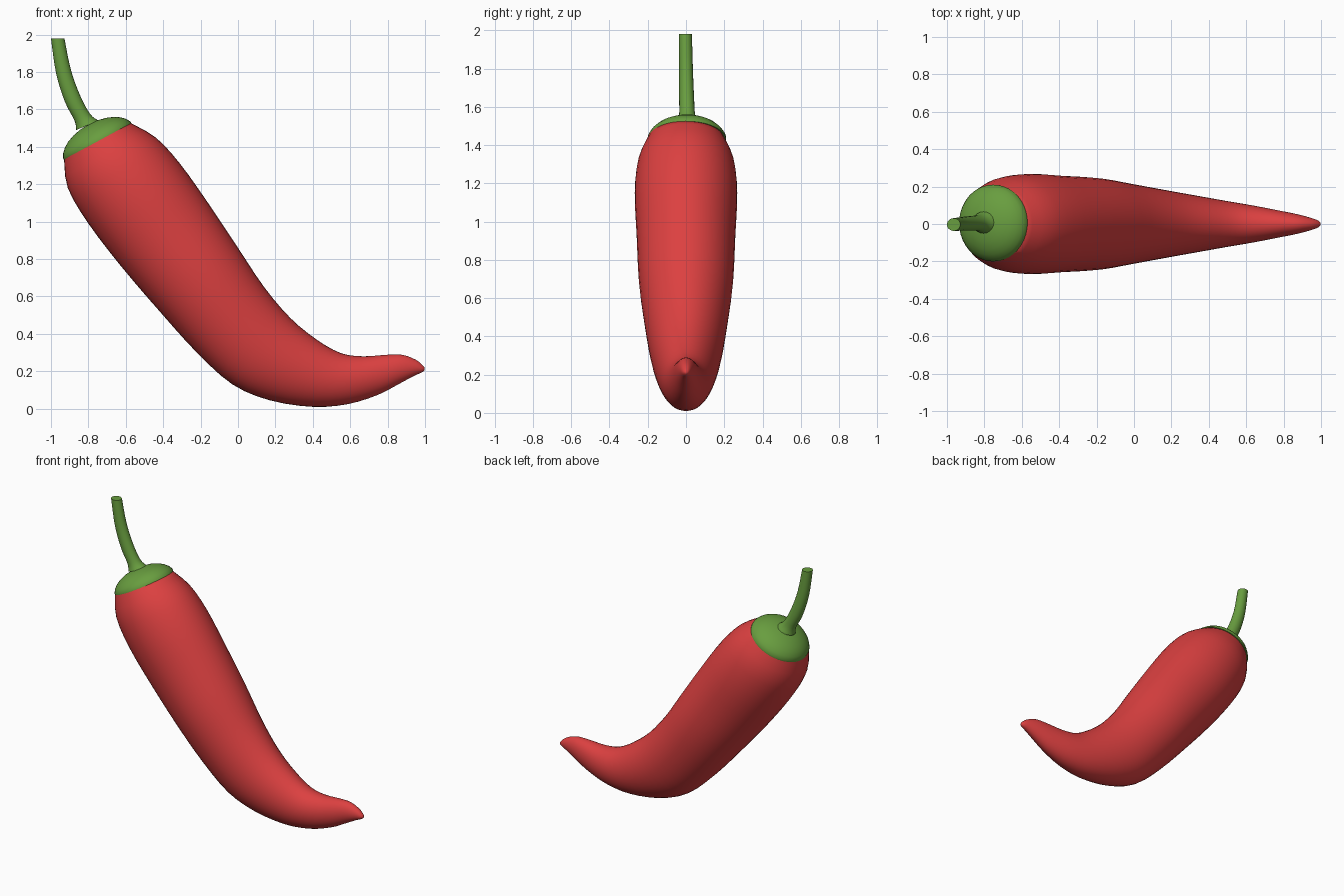
import bpy, bmesh, math
from mathutils import Vector

cube = bpy.data.objects.get("Cube")
if cube:
    bpy.data.objects.remove(cube, do_unlink=True)


def material(name, colour):
    m = bpy.data.materials.new(name)
    m.use_nodes = True
    m.diffuse_color = colour
    m.node_tree.nodes["Principled BSDF"].inputs["Base Color"].default_value = colour
    return m


def spline(rows, steps):
    """Catmull-Rom interpolation of number rows."""
    out = []
    last = len(rows) - 1
    for i in range(last):
        quads = zip(rows[max(i - 1, 0)], rows[i], rows[i + 1], rows[min(i + 2, last)])
        quads = list(quads)
        for s in range(steps):
            t = s / steps
            out.append([b + 0.5 * t * (c - a + t * (2 * a - 5 * b + 4 * c - d
                        + t * (3 * (b - c) + d - a))) for a, b, c, d in quads])
    return out + [rows[-1]]


def loft(name, rings, mat, angle=60):
    """Skin a list of point rings and close both ends."""
    bm = bmesh.new()
    loops = [[bm.verts.new(p) for p in ring] for ring in rings]
    n = len(loops[0])
    for a, b in zip(loops, loops[1:]):
        for i in range(n):
            j = (i + 1) % n
            bm.faces.new((a[i], a[j], b[j], b[i]))
    bm.faces.new(loops[0])
    bm.faces.new(loops[-1])
    bmesh.ops.recalc_face_normals(bm, faces=bm.faces)
    mesh = bpy.data.meshes.new(name)
    bm.to_mesh(mesh)
    bm.free()
    mesh.materials.append(mat)
    obj = bpy.data.objects.new(name, mesh)
    bpy.context.collection.objects.link(obj)
    bpy.ops.object.select_all(action='DESELECT')
    obj.select_set(True)
    bpy.context.view_layer.objects.active = obj
    bpy.ops.object.shade_smooth_by_angle(angle=math.radians(angle))
    return obj


def oval(section, n):
    """Ellipse between an upper and a lower outline point, with a half width."""
    ux, uz, lx, lz, w, y = section
    mid = Vector(((ux + lx) / 2, y, (uz + lz) / 2))
    half = Vector(((ux - lx) / 2, 0, (uz - lz) / 2))
    angles = [math.tau * i / n for i in range(n)]
    return [mid + half * math.cos(a) + Vector((0, w * math.sin(a), 0)) for a in angles]


red = material("pepper red", (0.72, 0.052, 0.052, 1))
green = material("stem green", (0.14, 0.34, 0.05, 1))

# Fruit: upper x, z, lower x, z, half width
fruit = [
    (-0.58, 1.53, -0.93, 1.34, 0.197),
    (-0.44, 1.45, -0.91, 1.18, 0.25),
    (-0.31, 1.31, -0.80, 0.99, 0.268),
    (-0.16, 1.10, -0.62, 0.755, 0.258),
    (0.00, 0.86, -0.41, 0.51, 0.246),
    (0.14, 0.65, -0.22, 0.30, 0.217),
    (0.28, 0.485, -0.03, 0.13, 0.187),
    (0.42, 0.37, 0.17, 0.045, 0.157),
    (0.55, 0.297, 0.40, 0.01, 0.126),
    (0.67, 0.28, 0.59, 0.025, 0.1),
    (0.79, 0.288, 0.75, 0.075, 0.073),
    (0.88, 0.288, 0.86, 0.132, 0.053),
    (0.95, 0.262, 0.94, 0.175, 0.033),
    (0.985, 0.235, 0.985, 0.195, 0.018),
    (0.998, 0.219, 0.998, 0.207, 0.006),
]
sections = spline([row + (0,) for row in fruit], 3)
loft("fruit", [oval(s, 40) for s in sections], red)

# Cap: shallow dome revolved about the tilted fruit axis
axis = Vector((-0.48, 0, 0.88)).normalized()
side = Vector((axis.z, 0, -axis.x))
centre = Vector((-0.755, 0.005, 1.437))
profile = [(0.18, -0.012), (0.205, -0.012), (0.205, 0), (0.192, 0.023), (0.17, 0.045),
           (0.14, 0.064), (0.1, 0.08), (0.05, 0.091), (0.01, 0.094)]


def circle(r, h, n=40):
    return [centre + axis * h + side * r * math.cos(math.tau * i / n)
            + Vector((0, r * math.sin(math.tau * i / n), 0)) for i in range(n)]


loft("cap", [circle(r, h) for r, h in profile], green)

# Stem: curved stalk with a flat top and a flared foot
stem = [
    (-0.928, 1.98, -1.0, 1.98, 0.034, -0.003),
    (-0.893, 1.81, -0.972, 1.79, 0.036, 0),
    (-0.842, 1.67, -0.925, 1.64, 0.039, 0.003),
    (-0.79, 1.575, -0.874, 1.54, 0.042, 0.006),
    (-0.745, 1.54, -0.865, 1.49, 0.058, 0.008),
]
loft("stem", [oval(s, 20) for s in spline(stem, 4)], green, 50)
